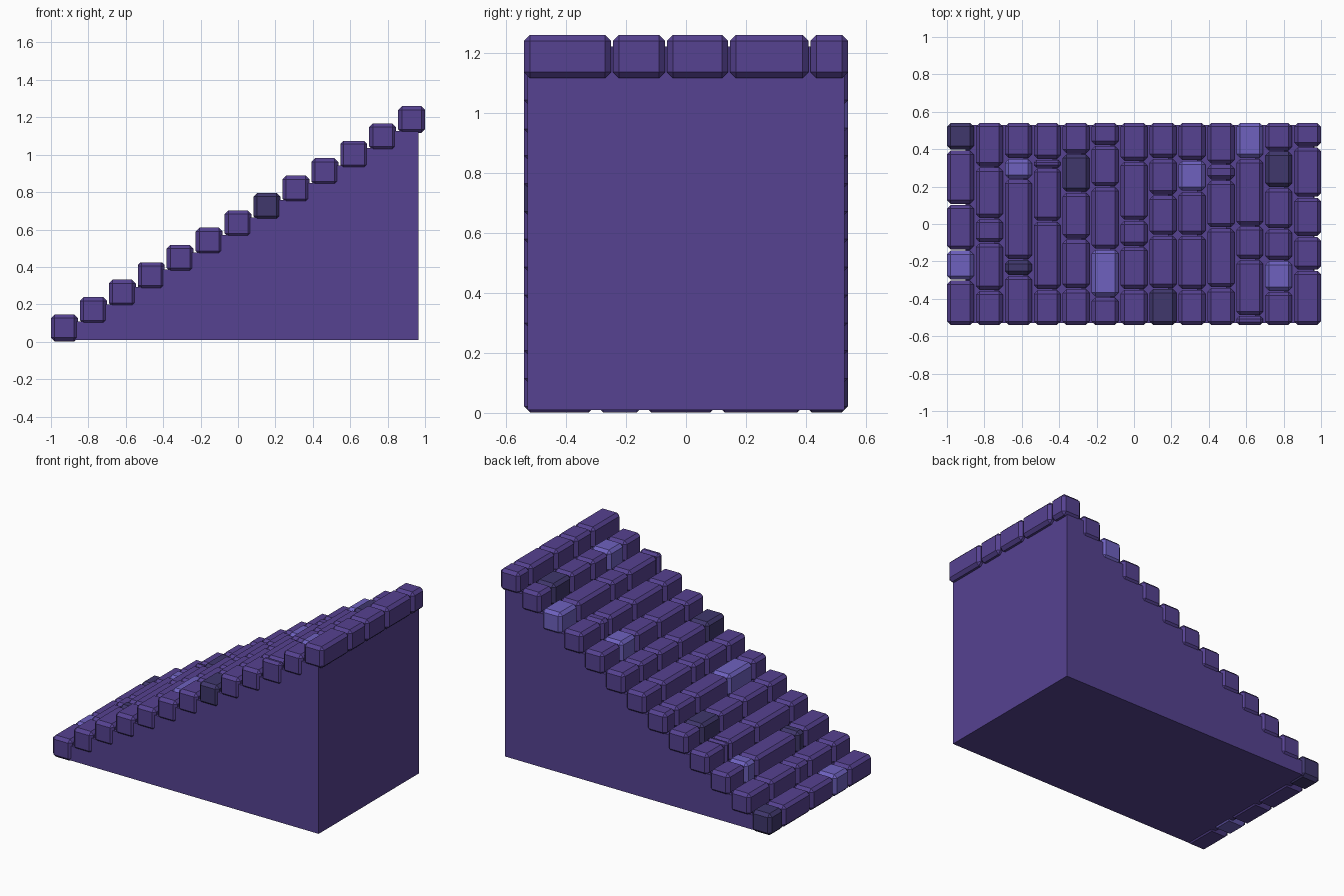
import bpy, bmesh

if "Cube" in bpy.data.objects:
    bpy.data.objects.remove(bpy.data.objects["Cube"])

PITCH, RISE, SIZE = 0.1547, 0.0928, 0.144     # row spacing, step height, brick section
X0, Z0, HALF, GAP = -0.928, 0.002, 0.54, 0.006


def material(name, rgb):
    m = bpy.data.materials.new(name)
    m.diffuse_color = (*rgb, 1)
    m.use_nodes = True
    m.node_tree.nodes["Principled BSDF"].inputs["Base Color"].default_value = m.diffuse_color
    return m


base = material("purple", (0.092, 0.054, 0.282))
dark = material("dark_purple", (0.050, 0.038, 0.150))
light = material("light_purple", (0.156, 0.120, 0.520))


def add_object(name, bm, mat):
    bmesh.ops.recalc_face_normals(bm, faces=bm.faces)
    me = bpy.data.meshes.new(name)
    bm.to_mesh(me)
    bm.free()
    me.materials.append(mat)
    ob = bpy.data.objects.new(name, me)
    bpy.context.collection.objects.link(ob)
    return ob


def brick(name, x, y0, y1, z, mat):
    bm = bmesh.new()
    bmesh.ops.create_cube(bm, size=1)
    for v in bm.verts:
        v.co.x = x + v.co.x * SIZE
        v.co.y = (y0 + y1) / 2 + v.co.y * (y1 - y0 - GAP)
        v.co.z = z + (v.co.z + 0.5) * SIZE
    bmesh.ops.bevel(bm, geom=bm.edges[:], offset=min(0.02, (y1 - y0) * 0.3),
                    offset_type='OFFSET', segments=1, affect='EDGES')
    add_object(name, bm, mat)


# Joints in each row of bricks, from +y to -y
joints = [
    (.395, .105, -.14, -.30),
    (.305, .03, -.10, -.355),
    (.35, .24, -.19, -.275),
    (.345, .30, .015, -.35),
    (.375, .17, -.08, -.345),
    (.42, .20, -.135, -.39),
    (.335, .02, -.12, -.35),
    (.35, .155, -.06, -.345),
    (.34, .175, -.06, -.35),
    (.32, .235, -.02, -.34),
    (.35, -.01, -.19, -.49),
    (.39, .195, -.025, -.195, -.36),
    (.412, .143, -.067, -.247),
]
accents = {(0, 0): dark, (2, 3): dark, (4, 1): dark, (7, 4): dark, (11, 1): dark,
           (0, 3): light, (2, 1): light, (5, 3): light, (8, 1): light,
           (10, 0): light, (11, 4): light}

# Brick rows
for i, row in enumerate(joints):
    ys = [HALF + GAP / 2, *row, -HALF - GAP / 2]
    for j in range(len(ys) - 1):
        brick(f"step_{i + 1}_brick_{j + 1}", X0 + i * PITCH, ys[j + 1], ys[j],
              Z0 + i * RISE, accents.get((i, j), base))

# Solid stepped core under the bricks
profile = [(0.965, 0.01), (-0.9, 0.01)]
for i in range(len(joints)):
    z = Z0 + i * RISE + 0.105
    x = -0.9 + i * PITCH
    profile += [(x, z), (min(x + PITCH, 0.965), z)]
bm = bmesh.new()
face = bm.faces.new([bm.verts.new((x, -0.528, z)) for x, z in profile])
ext = bmesh.ops.extrude_face_region(bm, geom=[face])
bmesh.ops.translate(bm, vec=(0, 1.056, 0),
                    verts=[g for g in ext["geom"] if isinstance(g, bmesh.types.BMVert)])
add_object("stair_core", bm, base)
